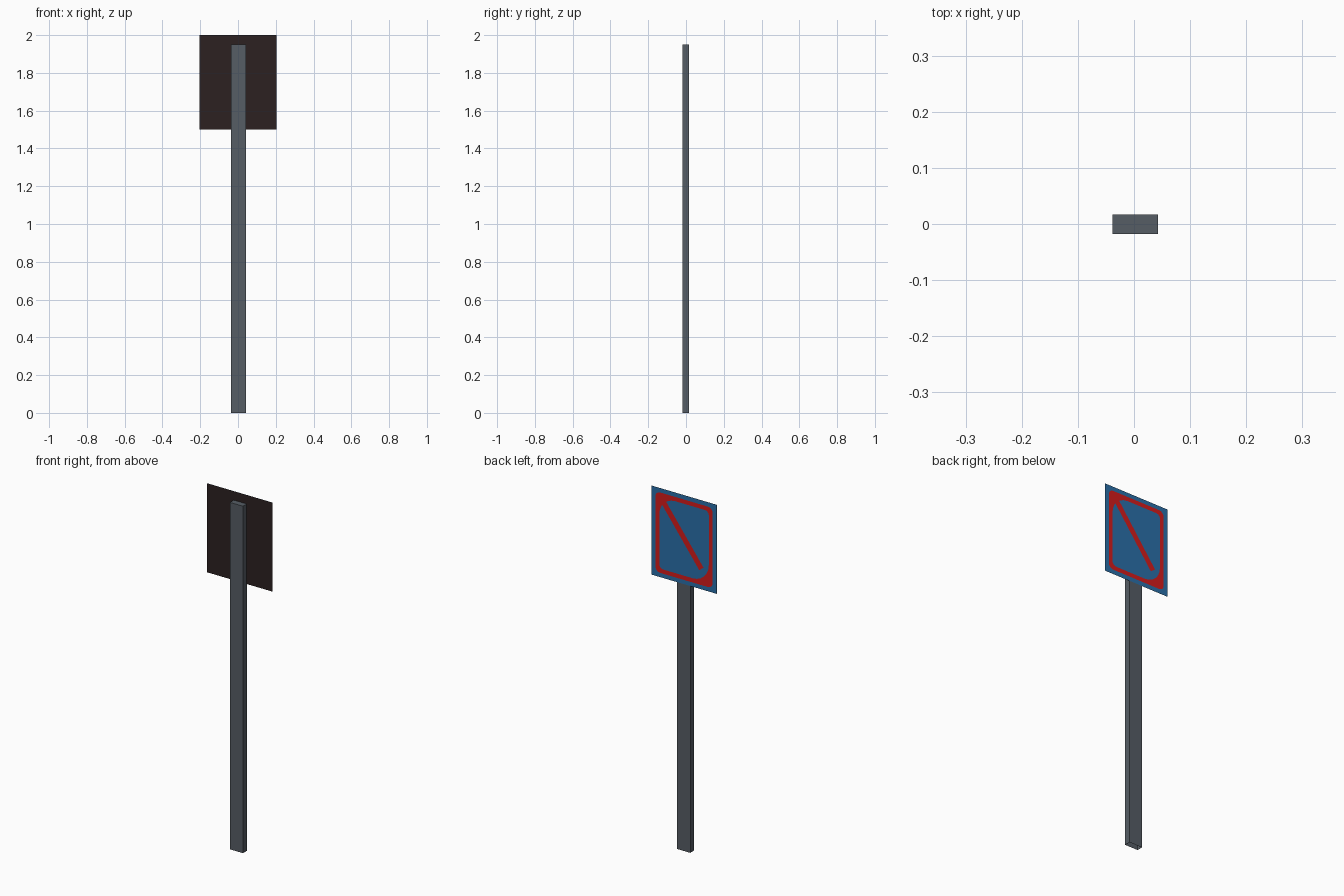
import bpy, bmesh, math
from mathutils import Vector

if "Cube" in bpy.data.objects:
    bpy.data.objects.remove(bpy.data.objects["Cube"])


def material(name, rgb):
    m = bpy.data.materials.new(name)
    m.diffuse_color = (*rgb, 1.0)
    m.use_nodes = True
    m.node_tree.nodes["Principled BSDF"].inputs["Base Color"].default_value = m.diffuse_color
    return m


STEEL = material("grey_steel", (0.093, 0.110, 0.130))
DARK = material("dark_back", (0.025, 0.0155, 0.0155))
BLUE = material("sign_blue", (0.023, 0.160, 0.400))
RED = material("sign_red", (0.66, 0.012, 0.012))


def finish(name, bm, mat):
    me = bpy.data.meshes.new(name)
    bm.to_mesh(me)
    bm.free()
    me.materials.append(mat)
    ob = bpy.data.objects.new(name, me)
    bpy.context.collection.objects.link(ob)
    return ob


SIGN_Z = 1.75


def on_sign(s, t, y):
    # s runs to the right as seen from behind the post, t runs up
    return Vector((-s, y, SIGN_Z + t))


def sheet(name, points, y, mat, faces_back=True):
    # flat sheet facing +y (or -y); points run counter-clockwise seen from +y
    bm = bmesh.new()
    vs = [bm.verts.new(on_sign(s, t, y)) for s, t in points]
    bm.faces.new(vs if faces_back else vs[::-1])
    return finish(name, bm, mat)


def rounded_rect(w, h, radii, steps=6):
    # corner order: right-top, left-top, left-bottom, right-bottom
    pts = []
    for i, (sx, sy) in enumerate(((1, 1), (-1, 1), (-1, -1), (1, -1))):
        r = radii[i]
        for k in range(steps + 1):
            a = math.pi / 2 * (i + k / steps)
            pts.append((sx * (w - r) + r * math.cos(a),
                        sy * (h - r) + r * math.sin(a)))
    return pts


# Post, open at the bottom
bm = bmesh.new()
bmesh.ops.create_cube(bm, size=1)
lo, hi = Vector((-0.038, -0.0175, 0)), Vector((0.043, 0.0165, 1.95))
for v in bm.verts:
    v.co = (lo + hi) / 2 + v.co * (hi - lo)
bm.normal_update()
bmesh.ops.delete(bm, geom=[f for f in bm.faces if f.normal.z < -0.5], context='FACES')
finish("post", bm, STEEL)

# Sign panel: thin dark sheet towards the post, blue sheet on the other side
panel = [(0.2025, 0.25), (-0.2025, 0.25), (-0.2025, -0.25), (0.2025, -0.25)]
sheet("panel_back", panel, 0.0160, DARK, faces_back=False)
sheet("panel_face", panel, 0.0170, BLUE)

# Red border with two filled corners on the diagonal
bm = bmesh.new()
outer = rounded_rect(0.178, 0.226, (0.03,) * 4)
inner = rounded_rect(0.154, 0.202, (0.025, 0.10, 0.025, 0.10))
a, b = ([bm.verts.new(on_sign(s, t, 0.0175)) for s, t in loop] for loop in (outer, inner))
for i in range(len(a)):
    j = (i + 1) % len(a)
    bm.faces.new((a[i], a[j], b[j], b[i]))
finish("red_border", bm, RED)

# Red diagonal bar
p, q = Vector((-0.128, 0.178)), Vector((0.108, -0.135))
side = (q - p).orthogonal().normalized() * 0.017
bar = [p + side, p - side, q - side, q + side]
area = sum(bar[i].cross(bar[(i + 1) % 4]) for i in range(4))
sheet("diagonal_bar", bar if area > 0 else bar[::-1], 0.0177, RED)
